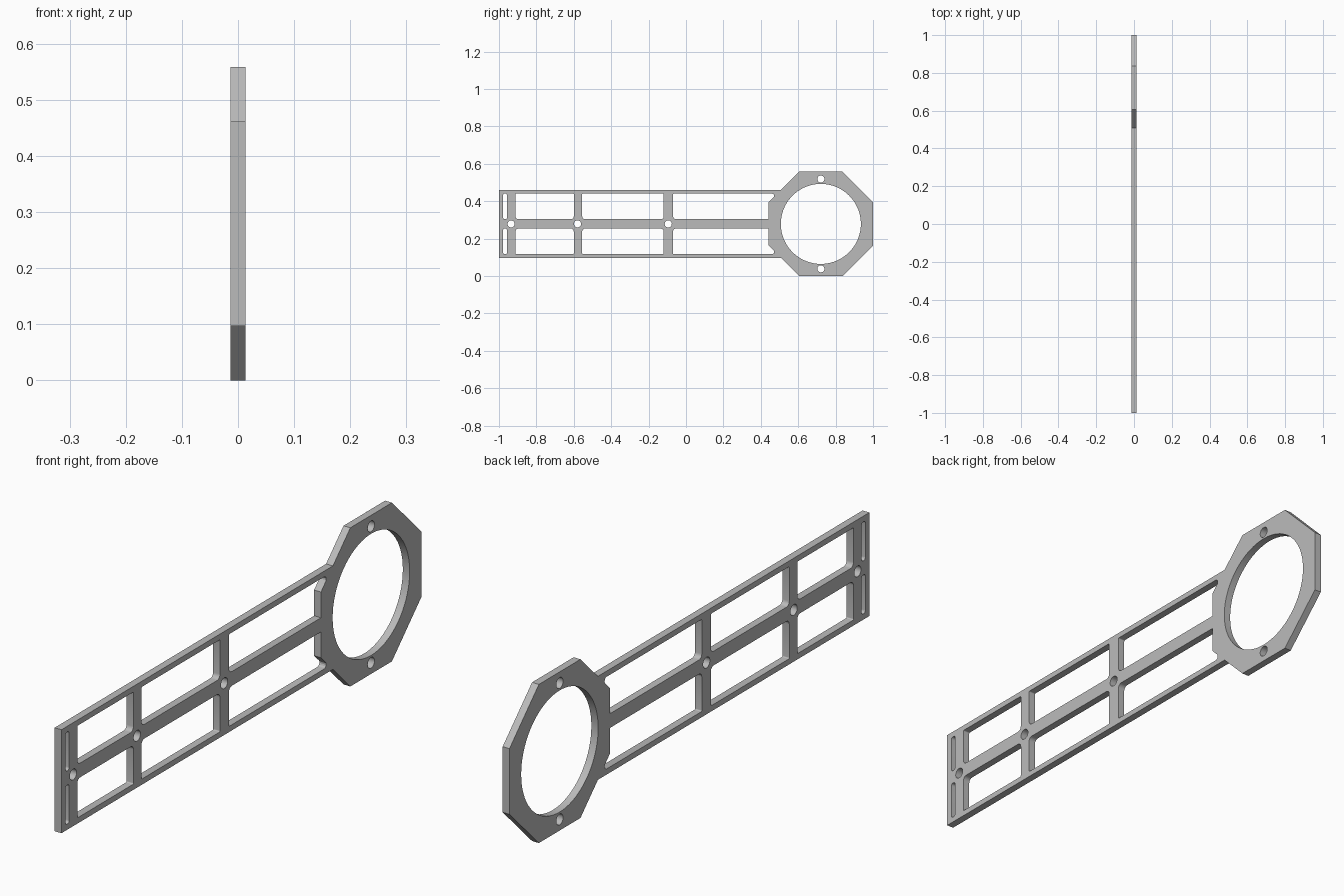
import bpy, bmesh, math
from mathutils import Vector, Matrix

cube = bpy.data.objects.get("Cube")
if cube:
    bpy.data.objects.remove(cube, do_unlink=True)

MID = 0.279            # height of the plate's centre line
HALF_THICK = 0.0133
RING_Y = 0.721         # centre of the octagonal head
FLAT = MID * math.tan(math.pi / 8)
RAIL_OUT, RAIL_IN, SPINE = 0.182, 0.162, 0.025
HEAD_LEFT = RING_Y - MID


def circle(y, z, r, n):
    return [(y + r * math.cos(math.tau * i / n), z + r * math.sin(math.tau * i / n))
            for i in range(n)]


def rounded(corners, steps=5):
    """Polygon from (y, z, radius) corners, with tangent arcs where radius > 0."""
    out = []
    for i, (y, z, r) in enumerate(corners):
        p = Vector((y, z))
        if r == 0:
            out.append((y, z))
            continue
        a = (Vector(corners[i - 1][:2]) - p).normalized()
        b = (Vector(corners[(i + 1) % len(corners)][:2]) - p).normalized()
        half = a.angle(b) / 2
        centre = p + (a + b).normalized() * (r / math.sin(half))
        start = p + a * (r / math.tan(half)) - centre
        end = p + b * (r / math.tan(half)) - centre
        sweep = start.angle_signed(end)
        for k in range(steps + 1):
            q = Matrix.Rotation(-sweep * k / steps, 2) @ start
            out.append(tuple(centre + q))
    return out


def mirrored(corners):
    return [(y, -z, r) for y, z, r in reversed(corners)]


def window(y0, y1, r0, r1):
    """Opening above the spine, with fillets at the spine corners."""
    return [(y0, SPINE, r0), (y1, SPINE, r1), (y1, RAIL_IN, 0.004), (y0, RAIL_IN, 0.004)]


# Outer outline: arm running into an octagonal head
joint = RING_Y - FLAT - (MID - RAIL_OUT)
upper = [(RING_Y + MID, FLAT, 0), (RING_Y + FLAT, MID, 0), (RING_Y - FLAT, MID, 0),
         (joint, RAIL_OUT, 0), (-1, RAIL_OUT, 0)]
loops = [rounded(upper + mirrored(upper))]

# Openings above the spine, repeated below it
slot = [(-0.978, SPINE, 0.009), (-0.957, SPINE, 0.009),
        (-0.957, RAIL_IN, 0.009), (-0.978, RAIL_IN, 0.009)]
tip = HEAD_LEFT + RAIL_IN - FLAT
head_window = [(-0.069, SPINE, 0.016), (HEAD_LEFT, SPINE, 0), (HEAD_LEFT, FLAT, 0),
               (tip, RAIL_IN, 0.012), (-0.069, RAIL_IN, 0.004)]
for opening in (slot, window(-0.912, -0.6, 0.016, 0.016),
                window(-0.555, -0.119, 0.016, 0.016), head_window):
    loops += [rounded(opening), rounded(mirrored(opening))]
loops = [[(y, z + MID) for y, z in loop] for loop in loops]

# Large bore and bolt holes
loops.append(circle(RING_Y, MID, 0.214, 72))
for y in (-0.935, -0.58, -0.095):
    loops.append(circle(y, MID, 0.019, 24))
for z in (-0.24, 0.24):
    loops.append(circle(RING_Y, MID + z, 0.019, 24))

# Extrude the filled profile
curve = bpy.data.curves.new("plate_profile", 'CURVE')
curve.dimensions = '2D'
curve.fill_mode = 'BOTH'
curve.extrude = HALF_THICK
for loop in loops:
    spline = curve.splines.new('POLY')
    spline.points.add(len(loop) - 1)
    for point, (y, z) in zip(spline.points, loop):
        point.co = (y, z, 0, 1)
    spline.use_cyclic_u = True
helper = bpy.data.objects.new("plate_profile", curve)
bpy.context.collection.objects.link(helper)
bpy.context.view_layer.update()
mesh = bpy.data.meshes.new_from_object(
    helper.evaluated_get(bpy.context.evaluated_depsgraph_get()))
bpy.data.objects.remove(helper, do_unlink=True)

# Stand the plate up: profile x, y become model y, z
mesh.transform(Matrix(((0, 0, 1, 0), (1, 0, 0, 0), (0, 1, 0, 0), (0, 0, 0, 1))))
bm = bmesh.new()
bm.from_mesh(mesh)
bmesh.ops.remove_doubles(bm, verts=bm.verts, dist=0.0001)
bmesh.ops.recalc_face_normals(bm, faces=bm.faces)
bm.to_mesh(mesh)
bm.free()

grey = bpy.data.materials.new("plain_grey")
grey.use_nodes = True
colour = (0.5, 0.5, 0.5, 1)
grey.diffuse_color = colour
grey.node_tree.nodes["Principled BSDF"].inputs["Base Color"].default_value = colour
mesh.materials.clear()
mesh.materials.append(grey)

plate = bpy.data.objects.new("mounting_plate", mesh)
bpy.context.collection.objects.link(plate)
bpy.ops.object.select_all(action='DESELECT')
plate.select_set(True)
bpy.context.view_layer.objects.active = plate
bpy.ops.object.shade_smooth_by_angle(angle=math.radians(25))
